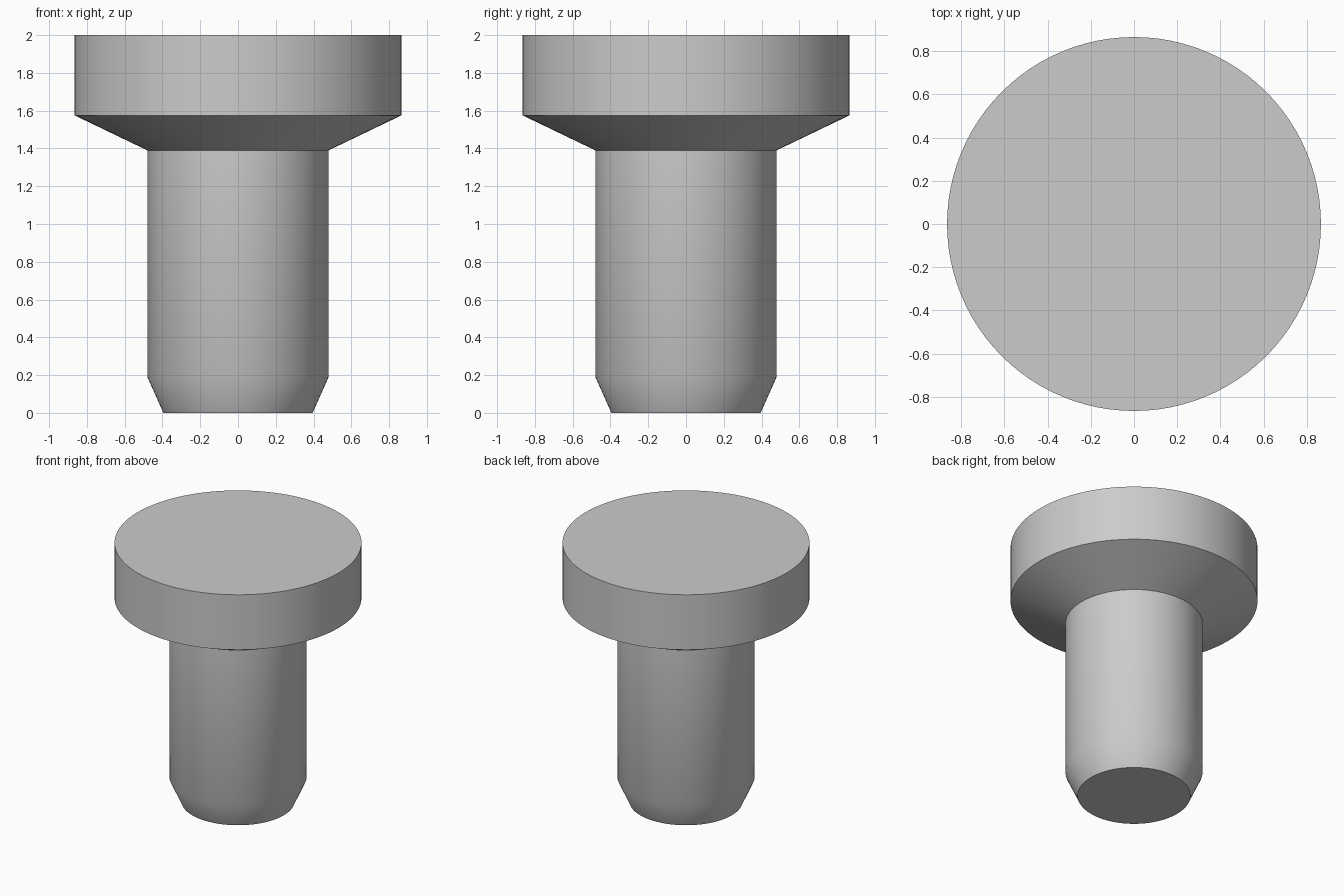
import bpy
import bmesh
from math import cos, sin, pi, radians

cube = bpy.data.objects.get("Cube")
if cube:
    bpy.data.objects.remove(cube, do_unlink=True)

SIDES = 96

# Plain grey metal
metal = bpy.data.materials.new("grey_metal")
metal.use_nodes = True
colour = (0.6, 0.6, 0.6, 1)
metal.diffuse_color = colour
metal.node_tree.nodes["Principled BSDF"].inputs["Base Color"].default_value = colour


def lathe(name, profile):
    """Turn (radius, height) points, listed bottom to top, into a capped solid."""
    bm = bmesh.new()
    rings = [[bm.verts.new((r * cos(2 * pi * i / SIDES), r * sin(2 * pi * i / SIDES), z))
              for i in range(SIDES)] for r, z in profile]
    for low, high in zip(rings, rings[1:]):
        for i in range(SIDES):
            j = (i + 1) % SIDES
            bm.faces.new((low[i], low[j], high[j], high[i]))
    bm.faces.new(rings[0][::-1])
    bm.faces.new(rings[-1])
    mesh = bpy.data.meshes.new(name)
    bm.to_mesh(mesh)
    bm.free()
    obj = bpy.data.objects.new(name, mesh)
    bpy.context.collection.objects.link(obj)
    mesh.materials.append(metal)
    bpy.ops.object.select_all(action="DESELECT")
    obj.select_set(True)
    bpy.context.view_layer.objects.active = obj
    bpy.ops.object.shade_smooth_by_angle(angle=radians(30))
    return obj


# One turned body: tapered tip, straight shaft, flared underside, flat head
lathe("headed_pin", [(0.395, 0), (0.48, 0.19), (0.48, 1.39), (0.865, 1.575), (0.865, 2)])
